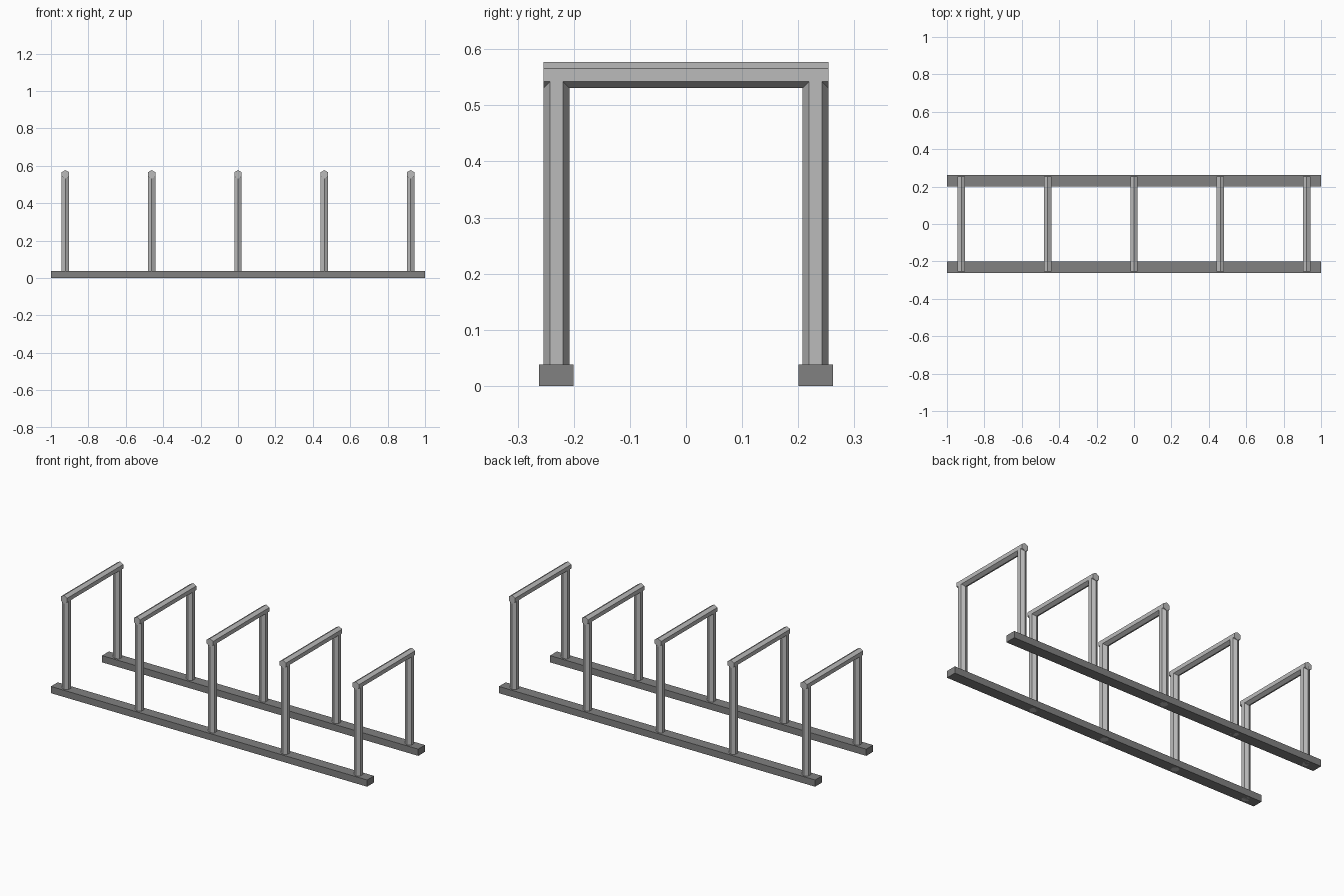
import bpy
import bmesh
from math import radians
from mathutils import Matrix

if "Cube" in bpy.data.objects:
    bpy.data.objects.remove(bpy.data.objects["Cube"])

SPACING = 0.4615        # distance between hoops
POST_Y = 0.2308         # post and rail centre line
RADIUS = 0.0231         # hexagonal tube radius
BAR_Z = 0.5538          # crossbar centre height
BAR_LEN = 0.5077


def finish(name, bm, grey):
    me = bpy.data.meshes.new(name)
    bm.to_mesh(me)
    bm.free()
    me.materials.append(grey)
    ob = bpy.data.objects.new(name, me)
    bpy.context.collection.objects.link(ob)
    return ob


def grey_material(name, v):
    m = bpy.data.materials.new(name)
    m.diffuse_color = (v, v, v, 1)
    m.use_nodes = True
    m.node_tree.nodes["Principled BSDF"].inputs["Base Color"].default_value = m.diffuse_color
    return m


def box(name, centre, size, mat):
    bm = bmesh.new()
    bmesh.ops.create_cube(bm, size=1, matrix=Matrix.Translation(centre) @ Matrix.Diagonal((*size, 1)))
    return finish(name, bm, mat)


def hex_tube(name, centre, length, mat, along_y=False):
    # hexagon with corners on +-y, or on +-z once laid along y
    bm = bmesh.new()
    bmesh.ops.create_cone(bm, cap_ends=True, segments=6, radius1=RADIUS, radius2=RADIUS, depth=length)
    turn = Matrix.Rotation(radians(90 if along_y else 0), 4, 'X')
    bm.transform(Matrix.Translation(centre) @ turn)
    return finish(name, bm, mat)


dark = grey_material("dark_grey", 0.22)
steel = grey_material("steel_grey", 0.5)

# ground rails
for side, label in ((-1, "front"), (1, "back")):
    box(f"{label}_rail", (0, side * POST_Y, 0.01925), (2, 0.0615, 0.0385), dark)

# five hoops: two posts and a crossbar each
for i in range(5):
    x = (i - 2) * SPACING
    for side, label in ((-1, "front"), (1, "back")):
        hex_tube(f"{label}_post_{i + 1}", (x, side * POST_Y, BAR_Z / 2), BAR_Z, steel)
    hex_tube(f"crossbar_{i + 1}", (x, 0, BAR_Z), BAR_LEN, steel, along_y=True)
